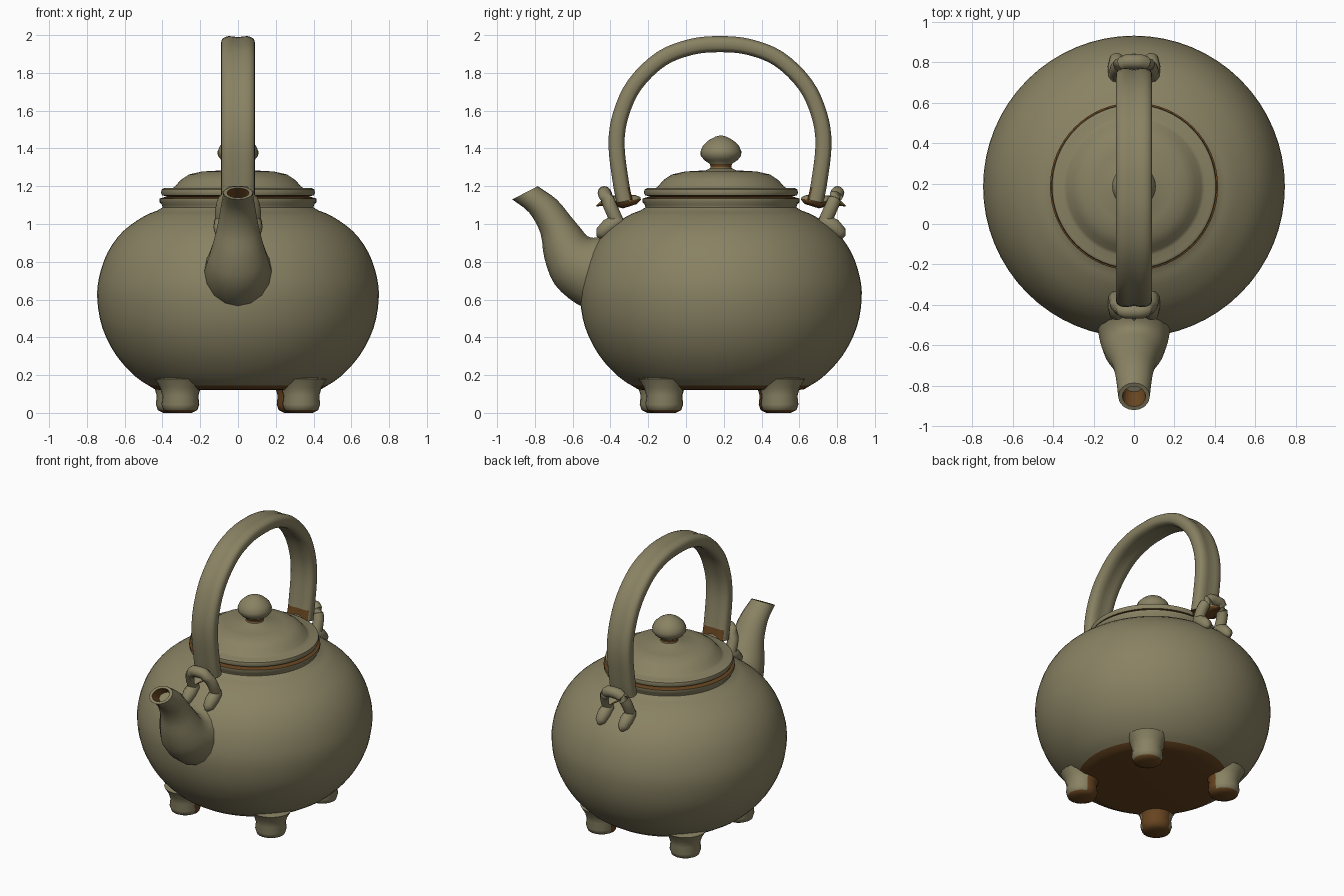
import bpy, bmesh, math
from mathutils import Vector

if "Cube" in bpy.data.objects:
    bpy.data.objects.remove(bpy.data.objects["Cube"])

CY = 0.185  # y of the pot axis


def material(name, rgb):
    m = bpy.data.materials.new(name)
    m.diffuse_color = (*rgb, 1)
    m.use_nodes = True
    m.node_tree.nodes["Principled BSDF"].inputs["Base Color"].default_value = m.diffuse_color
    return m


GLAZE = material("olive_glaze", (0.25, 0.222, 0.125))
CLAY = material("brown_clay", (0.135, 0.058, 0.014))


def add_object(name, rings, brown=None, angle=50, loop=False):
    """Skin a list of point rings; single-point rings become poles."""
    bm = bmesh.new()
    vr = [[bm.verts.new(p) for p in r] for r in rings]
    for a, b in zip(vr, vr[1:]):
        n = max(len(a), len(b))
        for i in range(n):
            j = (i + 1) % n
            if len(a) == 1:
                bm.faces.new((a[0], b[i], b[j]))
            elif len(b) == 1:
                bm.faces.new((a[i], b[0], a[j]))
            else:
                bm.faces.new((a[i], b[i], b[j], a[j]))
    for end in (vr[0], vr[-1]):
        if len(end) > 1:
            bm.faces.new(end)
    bmesh.ops.recalc_face_normals(bm, faces=bm.faces)
    bm.normal_update()
    if brown:
        for f in bm.faces:
            f.material_index = int(brown(f.calc_center_median(), f.normal))
    me = bpy.data.meshes.new(name)
    bm.to_mesh(me)
    bm.free()
    me.materials.append(GLAZE)
    me.materials.append(CLAY)
    ob = bpy.data.objects.new(name, me)
    bpy.context.collection.objects.link(ob)
    bpy.ops.object.select_all(action='DESELECT')
    ob.select_set(True)
    bpy.context.view_layer.objects.active = ob
    bpy.ops.object.shade_smooth_by_angle(angle=math.radians(angle))
    return ob


def lathe(name, profile, cx=0, cy=CY, n=64, brown=None, angle=50):
    rings = []
    for r, z in profile:
        if r == 0:
            rings.append([Vector((cx, cy, z))])
        else:
            rings.append([Vector((cx + r * math.cos(t), cy + r * math.sin(t), z))
                          for t in (2 * math.pi * i / n for i in range(n))])
    return add_object(name, rings, brown, angle)


def smooth(pts, steps=4):
    """Catmull-Rom resampling of a point list."""
    pts = [Vector(p) for p in pts]
    ext = [2 * pts[0] - pts[1]] + pts + [2 * pts[-1] - pts[-2]]
    out = []
    for a, b, c, d in zip(ext, ext[1:], ext[2:], ext[3:]):
        for k in range(steps):
            t = k / steps
            out.append(0.5 * (2 * b + (c - a) * t + (2 * a - 5 * b + 4 * c - d) * t * t
                              + (3 * b - a - 3 * c + d) * t ** 3))
    return out + [pts[-1]]


# Round body with a brown flat underside
body_profile = [(0.44, 0.125), (0.54, 0.19), (0.645, 0.305), (0.718, 0.45), (0.745, 0.60),
                (0.735, 0.72), (0.69, 0.85), (0.61, 0.96), (0.50, 1.04), (0.425, 1.072)]
body_profile = [(p.x, p.y) for p in smooth([Vector((*p, 0)) for p in body_profile], 3)]
lathe("body", [(0, 0.12), (0.40, 0.12)] + body_profile
      + [(0.40, 1.088), (0.402, 1.10), (0.415, 1.115), (0.415, 1.135), (0.39, 1.142), (0, 1.142)],
      brown=lambda c, n: (c.z < 0.14 and n.z < -0.7) or c.z > 1.137)

# Lid with flange, dome, stem and knob
lathe("lid", [(0, 1.138), (0.37, 1.138), (0.385, 1.148), (0.402, 1.152), (0.408, 1.165),
              (0.404, 1.183), (0.39, 1.19), (0.35, 1.187), (0.332, 1.20), (0.305, 1.232),
              (0.26, 1.262), (0.19, 1.278), (0.08, 1.284), (0.06, 1.295)],
      brown=lambda c, n: c.z < 1.151)
lathe("knob", [(0, 1.27), (0.065, 1.28), (0.055, 1.30), (0.058, 1.318), (0.088, 1.338),
               (0.107, 1.362), (0.108, 1.385), (0.095, 1.415), (0.065, 1.443),
               (0.03, 1.462), (0, 1.47)], n=32,
      brown=lambda c, n: 1.30 < c.z < 1.32)

# Four feet: brown soles and inner sides
for i, (x, y) in enumerate([(0.335, -0.30), (0.305, 0.31), (-0.335, 0.30), (-0.305, -0.33)]):
    inward = Vector((-x, -y, 0)).normalized()
    lathe("foot_%d" % (i + 1),
          [(0, 0), (0.06, 0), (0.09, 0.015), (0.10, 0.045), (0.095, 0.09),
           (0.108, 0.135), (0.135, 0.18), (0, 0.2)], x, CY + y, 20,
          lambda c, n: c.z < 0.03 or n.z < -0.8 or n.dot(inward) > 0.45)

# Spout: oval sections between an upper and a lower edge, then a brown mouth
sections = [(-0.38, 0.97, -0.45, 0.53, 0.18), (-0.47, 0.93, -0.575, 0.575, 0.178),
            (-0.52, 0.935, -0.695, 0.68, 0.16), (-0.56, 0.98, -0.75, 0.82, 0.132),
            (-0.61, 1.04, -0.77, 0.95, 0.108), (-0.685, 1.13, -0.83, 1.06, 0.09),
            (-0.785, 1.20, -0.92, 1.13, 0.078)]
uppers = smooth([(0, s[0], s[1]) for s in sections], 3)
lowers = smooth([(0, s[2], s[3]) for s in sections], 3)
widths = [p.x for p in smooth([(s[4], 0, 0) for s in sections], 3)]


def oval(u, l, w, scale=1.0, n=16):
    mid, half = (u + l) / 2, (u - l) / 2
    return [mid + scale * (half * math.cos(t) + Vector((w * math.sin(t), 0, 0)))
            for t in (2 * math.pi * i / n for i in range(n))]


spout = [oval(u, l, w) for u, l, w in zip(uppers, lowers, widths)]
outer_count = len(spout)
spout += [oval(uppers[-1], lowers[-1], widths[-1], 0.74),
          oval(uppers[-3], lowers[-3], widths[-3], 0.6)]
lip = (uppers[-1] + lowers[-1]) / 2
add_object("spout", spout,
           lambda c, n: (c - lip).length < 0.12 and abs(c.x) < 0.062
           and n.dot(Vector((0, -0.45, 0.9))) < 0.8
           and (c - lip).dot(Vector((0, -0.45, 0.9))) < -0.012
           and n.dot(c - lip - Vector((0, 0.02, -0.045))) < 0, angle=40)

# Arched handle with a two-lobed section and brown ends
half = [(0, -0.325, 1.12), (0, -0.345, 1.22), (0, -0.368, 1.42), (0, -0.345, 1.58),
        (0, -0.27, 1.74), (0, -0.13, 1.875), (0, 0.03, 1.938)]
HY = 0.18
path = smooth(half + [(0, HY, 1.952)] + [(0, 2 * HY - y, z) for _, y, z in reversed(half)], 4)
handle = []
for i, p in enumerate(path):
    t = (path[min(i + 1, len(path) - 1)] - path[max(i - 1, 0)]).normalized()
    out = Vector((0, -t.z, t.y))
    ring = []
    for k in range(24):
        a = 2 * math.pi * k / 24
        dip = 0.010 * math.exp(-(math.cos(a) / 0.3) ** 2)
        x = 0.09 * math.copysign(abs(math.cos(a)) ** 0.85, math.cos(a))
        d = math.copysign(abs(math.sin(a)) ** 0.6, math.sin(a)) * (0.047 - dip)
        ring.append(p + Vector((x, 0, 0)) + out * d)
    handle.append(ring)
add_object("handle", handle, lambda c, n: n.z < -0.9 and c.z < 1.15
           or (c.z < 1.19 and n.y * (c.y - HY) < 0 and abs(n.y) > 0.6))


def tube(name, pts, radii, n=12, brown=None, flat=1.0):
    rings = []
    for i, p in enumerate(pts):
        t = (pts[min(i + 1, len(pts) - 1)] - pts[max(i - 1, 0)]).normalized()
        ref = Vector((0, 0, 1)) if abs(t.z) < 0.8 else Vector((0, 1, 0))
        u = t.cross(ref).normalized()
        v = u.cross(t)
        rings.append([p + radii[i] * (u * math.cos(a) + v * flat * math.sin(a))
                      for a in (2 * math.pi * k / n for k in range(n))])
    return add_object(name, rings, brown)


# Lugs, their pads on the shoulder, and the hooked tongues through them
for side, label in ((-1, "front"), (1, "back")):
    def at(x, d, z):
        return Vector((x, CY + side * d, z))

    base, top = (0.545, 1.0), (0.617, 1.165)
    loop = []
    for k in range(17):
        a = math.pi * k / 16
        s = min(1, math.sin(a) * 1.08)
        loop.append(at(0.086 * math.cos(a) * (1 + 0.15 * math.sin(2 * a) ** 2),
                       base[0] + (top[0] - base[0]) * s, base[1] + (top[1] - base[1]) * s))
    tube(label + "_lug", loop, [0.036] * 17)
    for x, hand in ((-0.086, "left"), (0.086, "right")):
        tube("%s_lug_pad_%s" % (label, hand),
             [at(x, 0.52, 1.025), at(x, 0.545, 1.015), at(x, 0.595, 0.985),
              at(x, 0.635, 0.95), at(x, 0.652, 0.93)],
             [0.02, 0.04, 0.044, 0.035, 0.01])
    tube(label + "_tongue",
         [at(0, d, z) for d, z in ((0.425, 1.135), (0.45, 1.13), (0.52, 1.115),
                                   (0.58, 1.125), (0.63, 1.11), (0.66, 1.095))],
         [0.015, 0.05, 0.065, 0.055, 0.03, 0.005],
         brown=lambda c, n: n.z < 0.3, flat=0.5)
